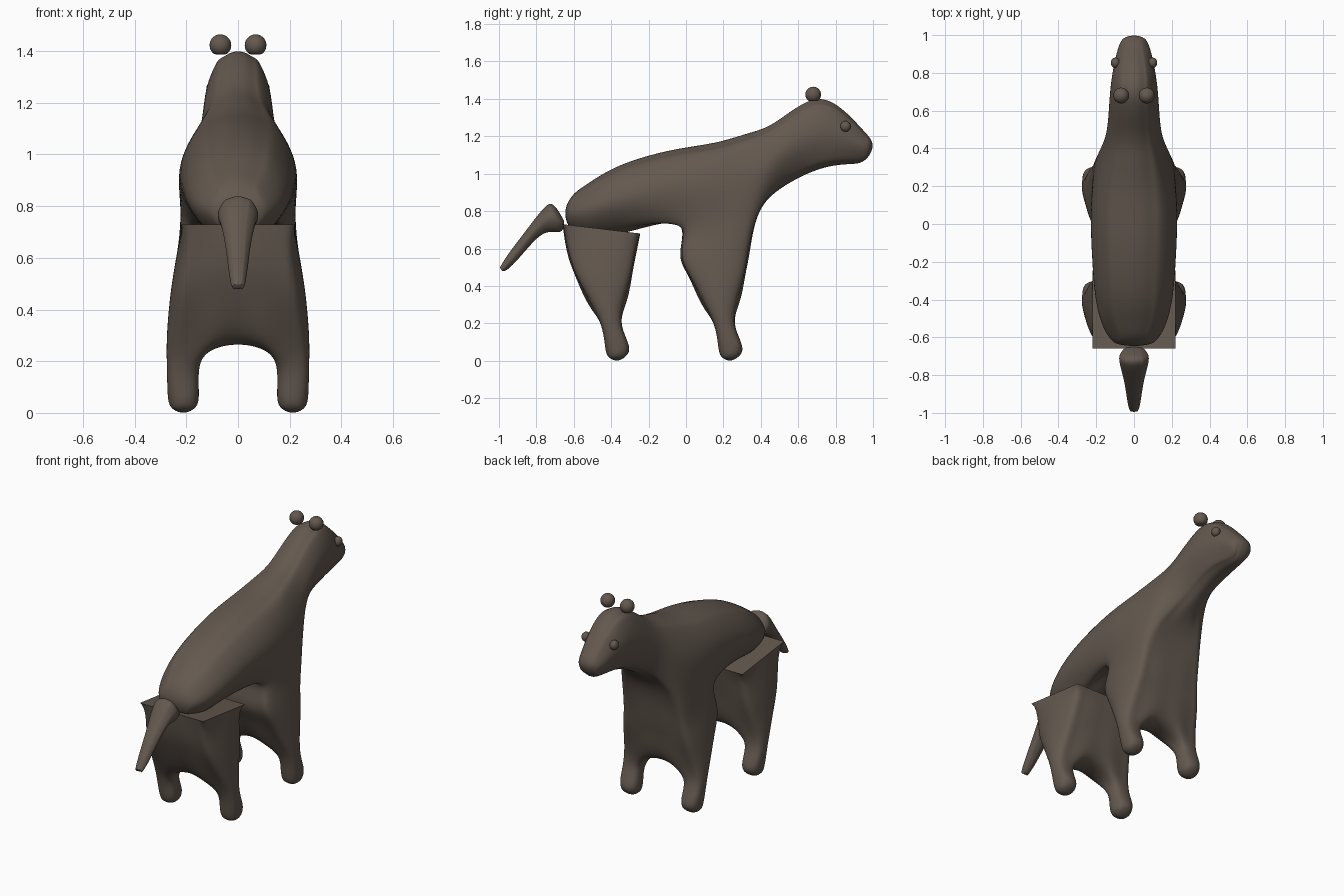
import bpy, bmesh, math
from mathutils import Vector

if "Cube" in bpy.data.objects:
    bpy.data.objects.remove(bpy.data.objects["Cube"])

brown = bpy.data.materials.new("warm_brown")
brown.diffuse_color = (0.125, 0.098, 0.078, 1)
brown.use_nodes = True
brown.node_tree.nodes["Principled BSDF"].inputs["Base Color"].default_value = brown.diffuse_color


def limit_point(v):
    """Where a cage vertex lands on the subdivided surface."""
    n = len(v.link_edges)
    acc = n * n * v.co
    near = {e.other_vert(v) for e in v.link_edges}
    for w in near:
        acc += 4 * w.co
    for f in v.link_faces:
        for w in f.verts:
            if w is not v and w not in near:
                acc += w.co
    return acc / (n * (n + 5))


def cage(name, cells, place, rim=None):
    """Skin a set of grid cells, place its vertices, fit it and subdivide it."""
    bm = bmesh.new()
    ec = bm.edges.layers.float.new("crease_edge")
    vc = bm.verts.layers.float.new("crease_vert")
    verts = {}

    def vert(key):
        if key not in verts:
            verts[key] = bm.verts.new(place(*key))
        return verts[key]

    for c in sorted(cells):
        for ax in range(3):
            for side in (0, 1):
                nb = list(c)
                nb[ax] += 2 * side - 1
                if tuple(nb) in cells:
                    continue
                quad = []
                for a, b in ((0, 0), (1, 0), (1, 1), (0, 1)):
                    p = list(c)
                    p[ax] += side
                    p[(ax + 1) % 3] += a
                    p[(ax + 2) % 3] += b
                    quad.append(vert(tuple(p)))
                bm.faces.new(quad).smooth = True
    bmesh.ops.recalc_face_normals(bm, faces=bm.faces[:])
    # sharp flat rim, when there is one
    fixed = set()
    if rim is not None:
        fixed = {v for k, v in verts.items() if k[2] == rim}
        for e in bm.edges:
            flat = [all(v in fixed for v in f.verts) for f in e.link_faces]
            if any(flat) and not all(flat):
                e[ec] = 1.0
                e.smooth = False
        for i in (0, 6):
            for j in (0, 2):
                verts[(i, j, rim)][vc] = 1.0
    # move the cage so that the smooth surface passes through the points
    free = [v for v in verts.values() if v not in fixed]
    target = [v.co.copy() for v in free]
    for _ in range(8):
        step = [t - limit_point(v) for v, t in zip(free, target)]
        for v, d in zip(free, step):
            v.co += d
    sub = add_object(name, bm).modifiers.new("smooth", "SUBSURF")
    sub.levels = sub.render_levels = 3


def add_object(name, bm):
    me = bpy.data.meshes.new(name)
    bm.to_mesh(me)
    bm.free()
    me.materials.append(brown)
    ob = bpy.data.objects.new(name, me)
    bpy.context.collection.objects.link(ob)
    return ob


# leg levels from the foot up: z, back y, front y, outer x, inner x
LEG = [(0.022, -0.415, -0.325, 0.258, 0.165),
       (0.075, -0.432, -0.305, 0.272, 0.152),
       (0.18, -0.452, -0.34, 0.275, 0.148),
       (0.30, -0.51, -0.33, 0.275, 0.10),
       (0.45, -0.59, -0.29, 0.262, 0.09),
       (0.58, -0.635, -0.265, 0.243, 0.085)]


def leg_point(i, j, k, dy):
    z, yb, yf, xo, xi = LEG[k]
    a, s, v = abs(i - 3), (1 if i > 3 else -1), j - 1
    x = (0, xi, (xi + xo) / 2, xo)[a]
    my, hy = (yb + yf) / 2, (yf - yb) / 2
    if k < 3:                                   # round lower leg and foot
        if a != 2 and v:
            mx = (xi + xo) / 2
            x, hy = mx + (x - mx) * 0.76, hy * 0.76
        if k == 0 and a == 2 and v == 0:
            z = 0.0
    else:                                       # rounded block above the arch
        if a == 3 and v:
            x, hy = x * 0.9, hy * 0.8
        elif a == 2 and v:
            hy *= 0.96
        if k == 3 and a < 2:
            z = (0.265, 0.243)[a] + 0.04 * abs(v)
    return Vector((s * x, my + v * hy + dy, z))


def leg_cells(j0):
    out = set()
    for j in (j0, j0 + 1):
        for k in range(6):
            for i in range(6):
                if k >= 3 or i not in (2, 3):
                    out.add((i, j, k))
    return out


def ring_point(stations, bulge, i, j, w):
    """Oval section between a top and a bottom point, with domed ends."""
    yt, zt, yb, zb, hw = stations[j]
    u = (i - 3) / 3
    x, t = u * math.sqrt(1 - w * w / 2), w * math.sqrt(1 - u * u / 2)
    y = (yt + yb) / 2 + t * (yt - yb) / 2
    z = (zt + zb) / 2 + t * (zt - zb) / 2
    if w == 0 and abs(u) < 1:
        dome = math.sqrt(1 - u * u)
        if j == 0:
            y += bulge[0] * dome
        elif j == len(stations) - 1:
            y += bulge[1] * dome
    return Vector((x * hw, y, z))


# body, neck, head and front legs: top y, top z, bottom y, bottom z, half width
BODY = [(-0.605, 0.885, -0.61, 0.70, 0.125),
        (-0.52, 0.95, -0.52, 0.675, 0.172),
        (-0.35, 1.045, -0.33, 0.685, 0.21),
        (-0.08, 1.125, -0.05, 0.735, 0.225),
        (0.15, 1.165, 0.16, 0.75, 0.218),
        (0.33, 1.215, 0.39, 0.79, 0.18),
        (0.48, 1.277, 0.52, 0.93, 0.144),
        (0.68, 1.395, 0.70, 1.02, 0.127),
        (0.84, 1.34, 0.85, 1.05, 0.105),
        (0.945, 1.235, 0.95, 1.068, 0.078)]


def body_point(i, j, k):
    if k < 6:
        return leg_point(i, j - 3, k, 0.605)
    if k == 6 and j in (3, 4, 5):               # where the legs meet the chest
        a, s = abs(i - 3), (1 if i > 3 else -1)
        x = (0, 0.08, 0.15, 0.222)[a] * (1 if j == 4 else 0.9)
        y = BODY[j][2]
        if a == 3:
            y += {3: 0.04, 4: 0, 5: -0.04}[j]
        return Vector((s * x, y, BODY[j][3]))
    return ring_point(BODY, (-0.038, 0.05), i, j, k - 7)


torso = {(i, j, k) for i in range(6) for j in range(9) for k in (6, 7)}
cage("body_and_front_legs", torso | leg_cells(3), body_point)


# rear legs with a flat, square-cornered top
def rear_point(i, j, k):
    if k < 6:
        return leg_point(i, j, k, 0)
    return Vector(((i - 3) / 3 * 0.22, -0.66 + j * 0.2075, 0.73 - j * 0.025))


cage("rear_legs", leg_cells(0), rear_point, rim=6)

# tail
TAIL = [(-0.667, 0.775, -0.66, 0.70, 0.055),
        (-0.71, 0.833, -0.69, 0.688, 0.077),
        (-0.765, 0.81, -0.755, 0.682, 0.07),
        (-0.86, 0.69, -0.83, 0.62, 0.05),
        (-0.95, 0.57, -0.91, 0.53, 0.036),
        (-0.99, 0.507, -0.97, 0.48, 0.025)]
cage("tail", {(i, j, k) for i in range(6) for j in range(5) for k in (0, 1)},
     lambda i, j, k: ring_point(TAIL, (0.012, -0.012), i, j, k - 1))


# ears and eyes
def ball(name, centre, size, floor=-1.0):
    bm = bmesh.new()
    bmesh.ops.create_uvsphere(bm, u_segments=24, v_segments=14, radius=1)
    for v in bm.verts:
        v.co.z = max(v.co.z, floor)
        v.co = Vector(centre) + Vector([a * b for a, b in zip(v.co, size)])
    for f in bm.faces:
        f.smooth = True
    add_object(name, bm)


for side, label in ((1, "right"), (-1, "left")):
    ball(label + "_ear", (side * 0.068, 0.68, 1.423), (0.042, 0.042, 0.042), -0.85)
    ball(label + "_eye", (side * 0.098, 0.853, 1.253), (0.025, 0.028, 0.029))
